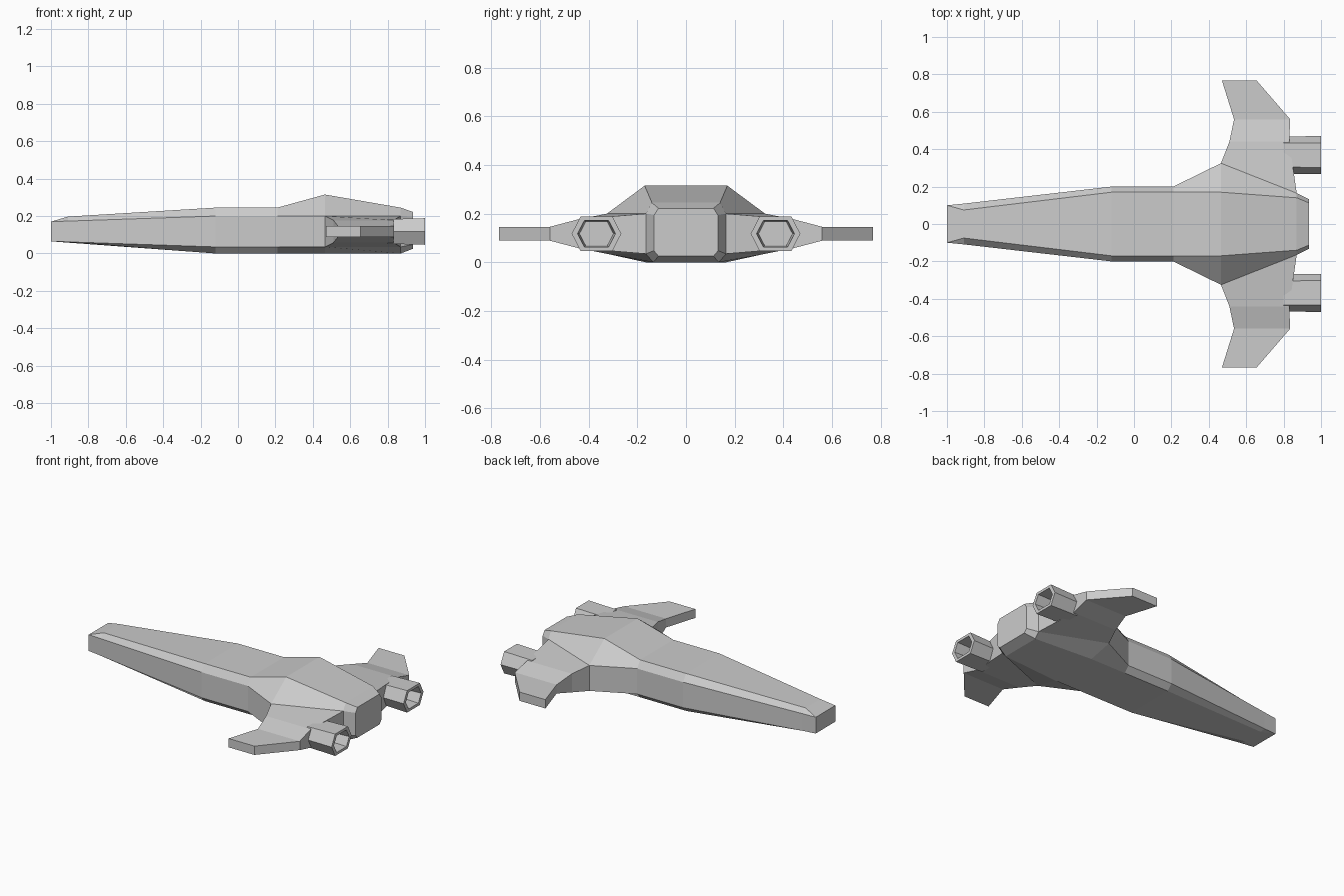
import bpy, bmesh, math

if "Cube" in bpy.data.objects:
    bpy.data.objects.remove(bpy.data.objects["Cube"])

def finish(name, bm):
    """Clean the half mesh, mirror it across y = 0 and link it."""
    bmesh.ops.remove_doubles(bm, verts=bm.verts, dist=1e-5)
    bmesh.ops.recalc_face_normals(bm, faces=bm.faces)
    me = bpy.data.meshes.new(name)
    bm.to_mesh(me)
    bm.free()
    ob = bpy.data.objects.new(name, me)
    bpy.context.collection.objects.link(ob)
    m = ob.modifiers.new("mirror", 'MIRROR')
    m.use_axis = (False, True, False)
    m.merge_threshold = 1e-4
    return ob

def loft(rings, closed=True, start_cap=True, end_cap=True, skip=()):
    """Bridge equal-length rings; skip holds (ring, side) pairs left open."""
    bm = bmesh.new()
    rs = [[bm.verts.new(p) for p in r] for r in rings]
    n = len(rs[0])
    for i in range(len(rs) - 1):
        for j in range(n if closed else n - 1):
            if (i, j) not in skip:
                k = (j + 1) % n
                bm.faces.new((rs[i][j], rs[i][k], rs[i + 1][k], rs[i + 1][j]))
    if start_cap:
        bm.faces.new(rs[0])
    if end_cap:
        bm.faces.new(rs[-1])
    return bm

# Hull: x, top half-width, top z, side half-width, side z high/low, bottom half-width, bottom z
stations = [
    (-1.00, .100, .170, .100, .170, .065, .100, .065),
    (-0.91, .075, .197, .109, .173, .062, .072, .058),
    (-0.12, .170, .245, .200, .200, .035, .165, .000),
    (0.21, .170, .245, .200, .200, .035, .165, .000),
    (0.465, .170, .315, .325, .200, .035, .165, .000),
    (0.87, .140, .245, .165, .200, .035, .135, .000),
    (0.935, .113, .222, .132, .193, .048, .113, .025),
]
hull = [[(x, 0, tz), (x, tw, tz), (x, sw, zh), (x, sw, zl), (x, bw, bz), (x, 0, bz)]
        for x, tw, tz, sw, zh, zl, bw, bz in stations]
finish("hull", loft(hull, closed=False, skip={(4, 2)}))  # open where the wing joins

# Wings: front x/y, back x/y, half thickness
MID = 0.1175
spans = [
    (.465, .325, .87, .165, .0825),
    (.51, .44, .83, .44, .060),
    (.535, .56, .835, .56, .0285),
    (.47, .768, .655, .768, .0285),
]
wing = [[(fx, fy, MID + t), (bx, by, MID + t), (bx, by, MID - t), (fx, fy, MID - t)]
        for fx, fy, bx, by, t in spans]
finish("wings", loft(wing, start_cap=False))

# Engines: six-sided hollow nozzles
def hexagon(x, ry, rz):
    """Hexagon with points toward +-y."""
    pts = [(1, 0), (.64, 1), (-.64, 1), (-1, 0), (-.64, -1), (.64, -1)]
    return [(x, .368 + ry * a, MID + rz * b) for a, b in pts]

engine = [hexagon(.80, .100, .066), hexagon(1.0, .102, .071),
          hexagon(1.0, .078, .054), hexagon(.88, .070, .048)]
finish("engines", loft(engine))
